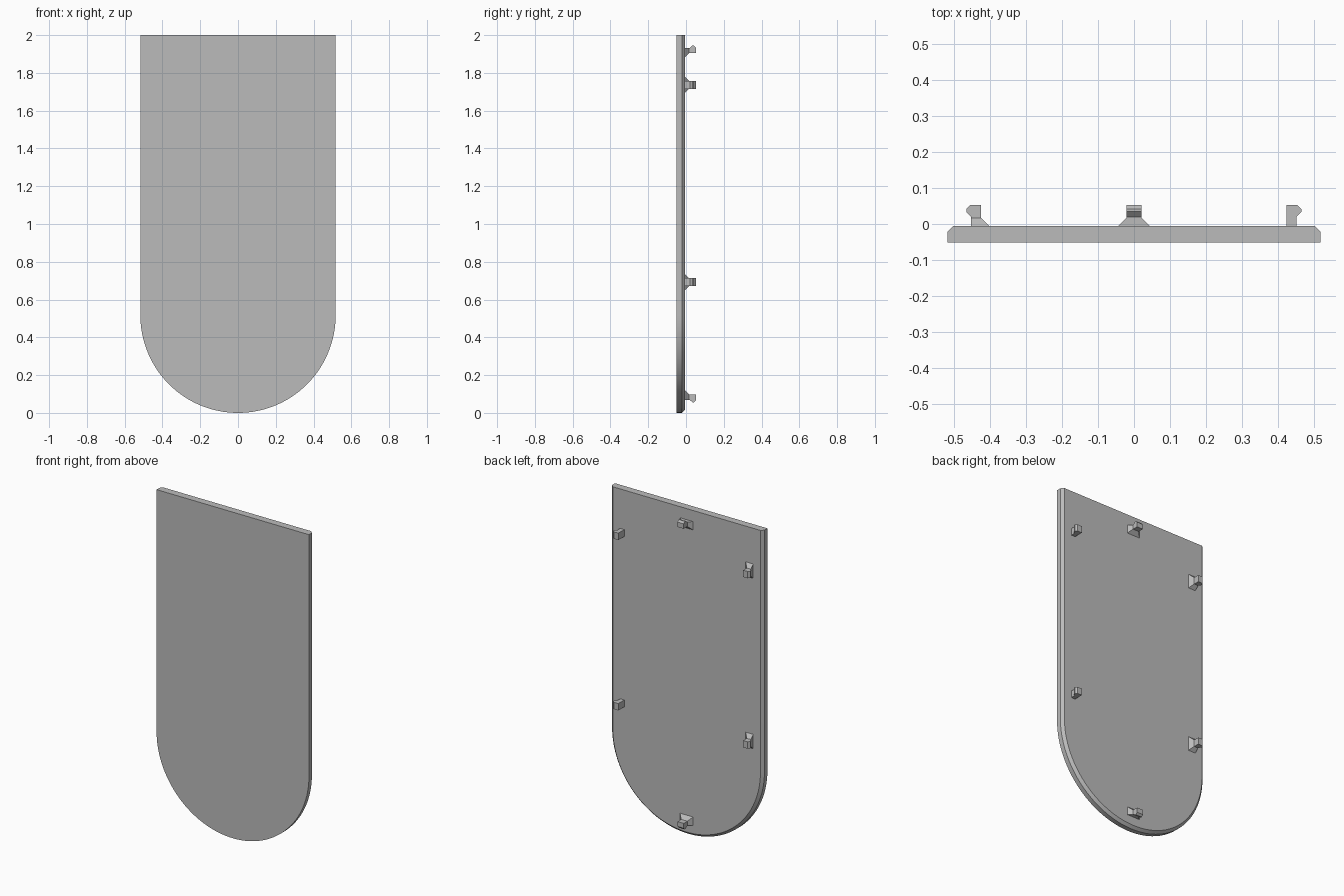
import bpy, bmesh, math
from mathutils import Vector

cube = bpy.data.objects.get("Cube")
if cube:
    bpy.data.objects.remove(cube, do_unlink=True)

grey = bpy.data.materials.new("plain grey")
grey.use_nodes = True
colour = (0.5, 0.5, 0.5, 1)
grey.diffuse_color = colour
grey.node_tree.nodes["Principled BSDF"].inputs["Base Color"].default_value = colour

HALF, TOP = 0.517, 2.0
FRONT, EDGE, BACK = -0.051, -0.022, -0.006
CHAMFER = 0.016


def loft(name, rings):
    """Skin a stack of equal-length closed rings and cap both ends."""
    bm = bmesh.new()
    loops = [[bm.verts.new(p) for p in ring] for ring in rings]
    for a, b in zip(loops, loops[1:]):
        for i in range(len(a)):
            j = (i + 1) % len(a)
            bm.faces.new((a[i], a[j], b[j], b[i]))
    bm.faces.new(loops[0])
    bm.faces.new(loops[-1])
    bmesh.ops.recalc_face_normals(bm, faces=bm.faces)
    mesh = bpy.data.meshes.new(name)
    bm.to_mesh(mesh)
    bm.free()
    mesh.materials.append(grey)
    obj = bpy.data.objects.new(name, mesh)
    bpy.context.collection.objects.link(obj)
    return obj


def outline(radius, y, steps=64):
    """Flat top, straight sides and a half-round bottom."""
    arc = [math.pi + math.pi * i / steps for i in range(steps + 1)]
    pts = [(radius * math.cos(a), y, HALF + radius * math.sin(a)) for a in arc]
    return [(-radius, y, TOP)] + pts + [(radius, y, TOP)]


# Panel, with the back edge chamfered along the sides and the round end
panel = loft("panel", [outline(HALF, FRONT), outline(HALF, EDGE),
                       outline(HALF - CHAMFER, BACK)])
bpy.ops.object.select_all(action="DESELECT")
panel.select_set(True)
bpy.context.view_layer.objects.active = panel
bpy.ops.object.shade_smooth_by_angle(angle=math.radians(25))

# Snap clips: hooked stem facing outward, with an optional flared foot inward
STEM, WIDE, TIP = 0.028, 0.021, 0.052
HOOK = [(-STEM, BACK), (0, BACK), (0, 0.02), (0.013, 0.034), (0.013, 0.041),
        (0.002, TIP), (-STEM, TIP)]


def clip(name, x, z, out_x, out_z, foot=True):
    origin, out = Vector((x, 0, z)), Vector((out_x, 0, out_z))
    side = Vector((-out_z, 0, out_x))

    def place(u, w, y):
        return origin + out * u + side * w + Vector((0, y, 0))

    loft(name + "_hook", [[place(u, w, y) for u, y in HOOK] for w in (-WIDE, WIDE)])
    if foot:
        rings = []
        for y, grow in ((BACK, 0.023), (0.017, 0)):
            w, u = WIDE + grow, -STEM - grow
            rings.append([place(0, -w, y), place(0, w, y), place(u, w, y), place(u, -w, y)])
        loft(name + "_foot", rings)


for level, z in (("upper", 1.737), ("lower", 0.692)):
    clip(level + "_left_clip", 0.451, z, 1, 0, foot=False)
    clip(level + "_right_clip", -0.452, z, -1, 0)
clip("top_clip", 0, 1.932, 0, 1)
clip("bottom_clip", 0, 0.069, 0, -1)
